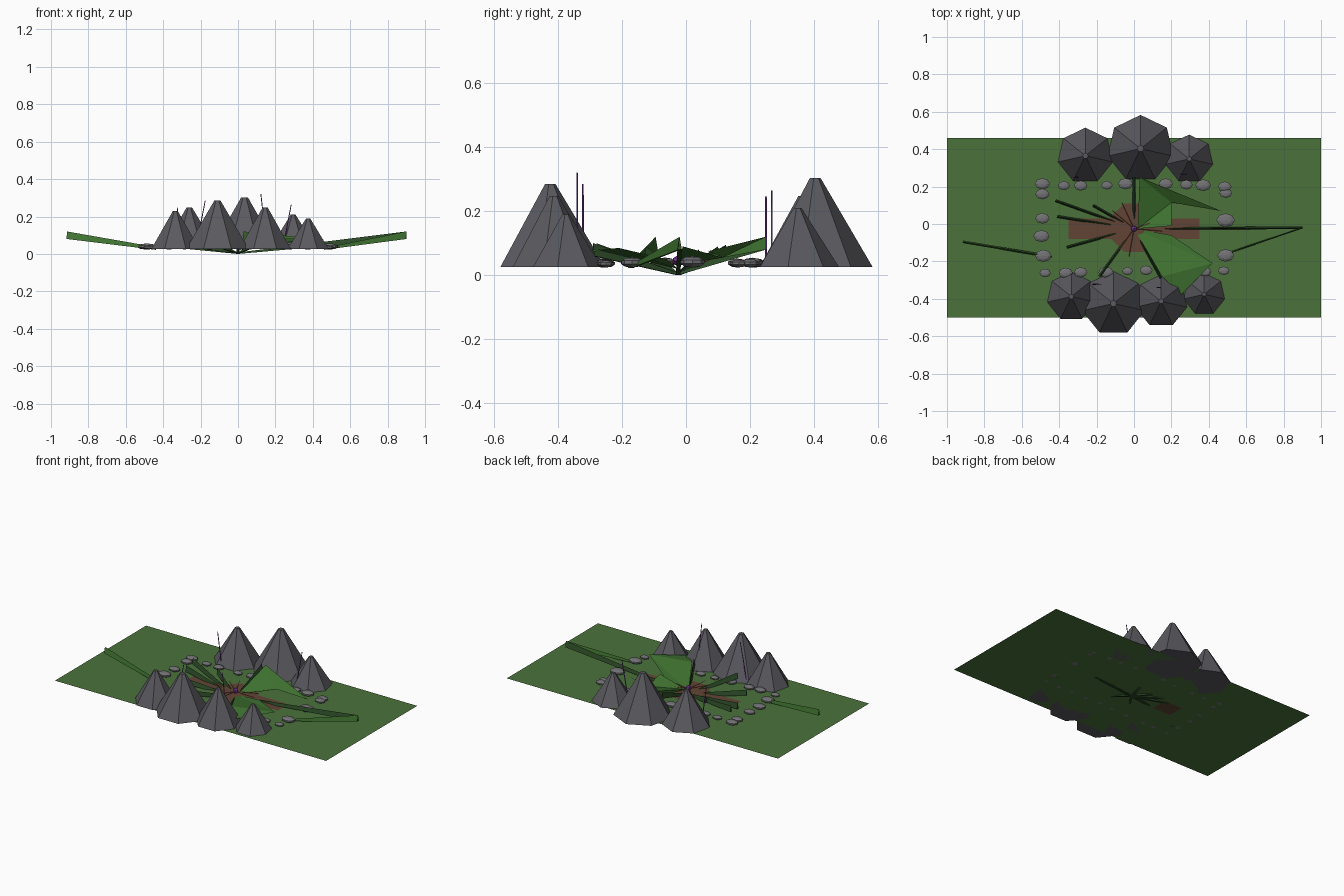
import bpy, bmesh, math
from mathutils import Vector, Matrix

if "Cube" in bpy.data.objects:
    bpy.data.objects.remove(bpy.data.objects["Cube"])

G = 0.026  # ground level
CEN = Vector((0, -0.025, 0))


def mat(name, col):
    m = bpy.data.materials.new(name)
    m.diffuse_color = (*col, 1)
    m.use_nodes = True
    m.node_tree.nodes["Principled BSDF"].inputs["Base Color"].default_value = m.diffuse_color
    return m


GRASS = mat("grass_green", (0.07, 0.17, 0.045))
LEAF = mat("leaf_green", (0.05, 0.17, 0.03))
DARK = mat("dark_leaf", (0.025, 0.07, 0.02))
EARTH = mat("earth_brown", (0.12, 0.06, 0.035))
ROCK = mat("rock_grey", (0.10, 0.10, 0.115))
STONE = mat("stone_grey", (0.17, 0.17, 0.18))
PURPLE = mat("purple", (0.2, 0.05, 0.35))
RED = mat("red", (0.6, 0.1, 0.08))


def mesh(name, verts, faces, m):
    me = bpy.data.meshes.new(name)
    me.from_pydata([tuple(v) for v in verts], [], faces)
    me.materials.append(m)
    ob = bpy.data.objects.new(name, me)
    bpy.context.collection.objects.link(ob)
    return ob


def from_bm(name, bm, m):
    ob = mesh(name, [], [], m)
    bm.to_mesh(ob.data)
    bm.free()
    return ob


def rect(name, x0, x1, y0, y1, z, m):
    return mesh(name, [(x0, y0, z), (x1, y0, z), (x1, y1, z), (x0, y1, z)], [(0, 1, 2, 3)], m)


def rod(name, a, b, r, m):
    a, b = Vector(a), Vector(b)
    bm = bmesh.new()
    rot = (b - a).to_track_quat('Z', 'Y').to_matrix().to_4x4()
    bmesh.ops.create_cone(bm, cap_ends=True, segments=5, radius1=r, radius2=r * 0.7,
                          depth=(b - a).length, matrix=Matrix.Translation((a + b) / 2) @ rot)
    return from_bm(name, bm, m)


def ribbon(name, a, b, wa, wb, m, t=0.008):
    """Thin upright blade from a to b with end heights wa and wb."""
    a, b = Vector(a), Vector(b)
    s = (b - a).cross(Vector((0, 0, 1))).normalized() * t / 2
    up = Vector((0, 0, 1))
    v = [p + k * s + up * h for p, w in ((a, wa), (b, wb)) for k, h in ((-1, 0), (1, 0), (0, w))]
    return mesh(name, v, [(0, 2, 1), (3, 4, 5), (0, 1, 4, 3), (1, 2, 5, 4), (2, 0, 3, 5)], m)


# ground and dirt clearing
rect("ground", -1, 1, -0.5, 0.46, G, GRASS)
rect("dirt_path", -0.35, 0.35, -0.08, 0.03, G + 0.001, EARTH)
rect("dirt_path_underside", -0.35, -0.22, -0.08, 0.03, G - 0.001, EARTH)
ring = [(0.14 * math.cos((i + .5) * math.pi / 4), -0.02 + 0.14 * math.sin((i + .5) * math.pi / 4), G + 0.002)
        for i in range(8)]
mesh("dirt_clearing", ring, [tuple(range(8))], EARTH)

# seven-sided mountains: x, y, radius, peak height
for i, (x, y, r, h) in enumerate([
        (-0.26, 0.365, 0.15, 0.248), (0.035, 0.403, 0.18, 0.303), (0.295, 0.348, 0.13, 0.21),
        (-0.335, -0.388, 0.132, 0.23), (-0.11, -0.425, 0.172, 0.285),
        (0.145, -0.413, 0.142, 0.248), (0.375, -0.376, 0.113, 0.19)]):
    bm = bmesh.new()
    bmesh.ops.create_cone(bm, cap_ends=True, segments=7, radius1=r, radius2=r * 0.1, depth=h - G,
                          matrix=Matrix.Translation((x, y, (h + G) / 2)))
    ya = max(bm.verts, key=lambda v: (v.co.xy - Vector((x, y))).length).co
    top = [v for v in bm.verts if v.co.z < (h + G) / 2]
    a0 = math.atan2(top[0].co.y - y, top[0].co.x - x)
    bmesh.ops.rotate(bm, verts=bm.verts, cent=(x, y, 0), matrix=Matrix.Rotation(math.pi / 2 - a0, 3, 'Z'))
    from_bm(f"mountain_{i}", bm, ROCK)

# flattened stones around the clearing: x, y, radius
stones = [(-0.49, 0.215, .042), (-0.49, 0.16, .04), (-0.49, 0.03, .04), (-0.495, -0.065, .045),
          (-0.485, -0.17, .046), (-0.475, -0.262, .032), (-0.375, 0.205, .034), (-0.285, 0.205, .038),
          (-0.145, 0.207, .032), (-0.045, 0.215, .042), (0.17, 0.215, .04), (0.28, 0.21, .036),
          (0.37, 0.207, .044), (0.485, 0.2, .038), (0.49, 0.165, .036), (0.49, 0.02, .052),
          (0.49, -0.168, .047), (0.48, -0.25, .032), (-0.365, -0.262, .04), (-0.285, -0.258, .038),
          (-0.15, -0.258, .042), (-0.035, -0.252, .03), (0.065, -0.248, .036), (0.17, -0.255, .036),
          (0.28, -0.255, .038), (0.38, -0.255, .036)]
for i, (x, y, r) in enumerate(stones):
    bm = bmesh.new()
    bmesh.ops.create_uvsphere(bm, u_segments=8, v_segments=5, radius=1,
                              matrix=Matrix.Translation((x, y, G + r * 0.3)) @ Matrix.Diagonal((r, r * .75, r * .35, 1)))
    from_bm(f"stone_{i}", bm, STONE)

# upright blades rising out of the centre
for i, tip in enumerate([(-0.42, 0.125, .055), (-0.41, 0.04, .04), (-0.36, -0.125, .05), (-0.185, -0.28, .06),
                         (0.145, -0.29, .06), (0.0, 0.25, .08), (0.90, -0.02, .08), (-0.22, 0.1, .05)]):
    ribbon(f"blade_{i}", CEN, tip, 0.008, 0.04, DARK, 0.014)
# drooping outer blades
ribbon("outer_blade_left", (-0.915, -0.095, .08), (-0.44, -0.175, G - .004), 0.04, 0.015, LEAF, 0.014)
ribbon("outer_blade_right", (0.90, -0.02, .08), (0.46, -0.17, G - .004), 0.04, 0.01, LEAF, 0.008)

# broad folded leaves on the right
mesh("broad_leaf_back", [(0.03, 0.25, .12), (0.465, 0.07, .075), (0.2, 0.115, .055), (0.2, -0.01, .09), CEN + Vector((.02, 0, .03)),
                         (0.03, 0.25, .08)],
     [(0, 2, 1), (2, 4, 3), (0, 4, 2), (0, 5, 4)], LEAF)
mesh("broad_leaf_front", [CEN + Vector((0, 0, .02)), (0.42, -0.21, .085), (0.25, -0.38, .06), (0.15, -0.28, .08), (0.2, -0.06, .05)],
     [(0, 3, 1), (3, 2, 1), (0, 1, 4)], LEAF)

# central flower with red filaments
for i in range(6):
    a = math.radians(20 + i * 60 + (i % 2) * 35)
    d = Vector((math.cos(a), math.sin(a), 0)) * 0.15
    rod(f"filament_{i}", CEN + Vector((0, 0, .04)), CEN + d + Vector((0, 0, .045)), 0.002, RED)
bm = bmesh.new()
bmesh.ops.create_icosphere(bm, subdivisions=1, radius=0.018, matrix=Matrix.Translation(CEN + Vector((0, 0, .045))))
from_bm("flower_core", bm, PURPLE)

# leaning purple poles: base x, top x, y, top height
for i, (xb, xt, y, h) in enumerate([(-0.225, -0.175, -0.322, .285), (0.155, 0.122, -0.34, .32),
                                    (0.24, 0.285, 0.268, .265), (-0.295, -0.325, 0.25, .247)]):
    rod(f"pole_{i}", (xb, y, G), (xt, y, h), 0.0035, PURPLE)
